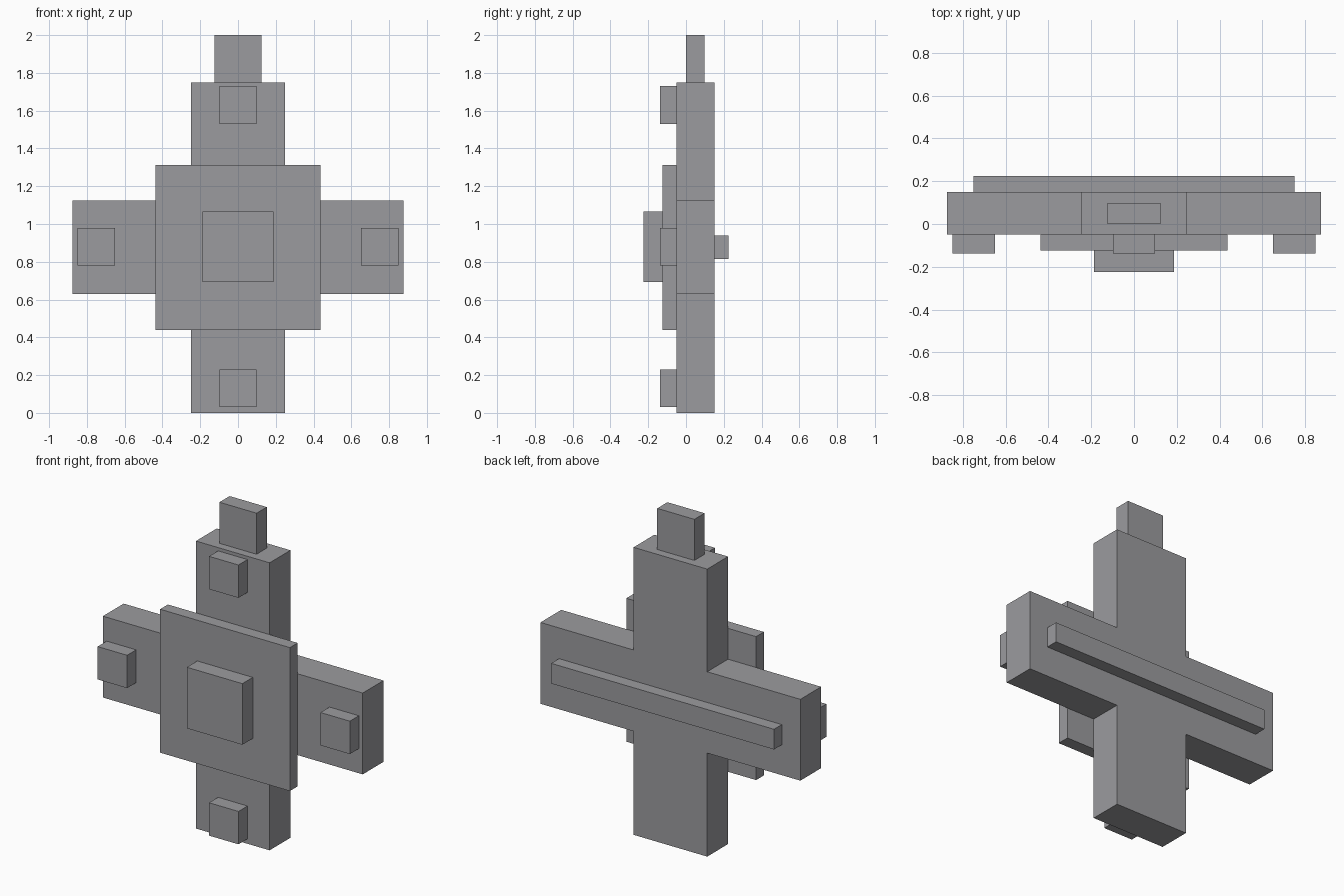
import bpy
import bmesh

old = bpy.data.objects.get("Cube")
if old:
    bpy.data.objects.remove(old, do_unlink=True)

# One matte grey for every part
GREY = (0.33, 0.33, 0.345, 1.0)
grey = bpy.data.materials.new("plain_grey")
grey.use_nodes = True
grey.diffuse_color = GREY
grey.node_tree.nodes["Principled BSDF"].inputs["Base Color"].default_value = GREY


def slab(name, outline, y_front, y_back):
    """Extrude an x-z outline from y_front to y_back."""
    bm = bmesh.new()
    face = bm.faces.new([bm.verts.new((x, y_front, z)) for x, z in outline])
    extruded = bmesh.ops.extrude_face_region(bm, geom=[face])["geom"]
    moved = [v for v in extruded if isinstance(v, bmesh.types.BMVert)]
    bmesh.ops.translate(bm, verts=moved, vec=(0, y_back - y_front, 0))
    bmesh.ops.recalc_face_normals(bm, faces=bm.faces)
    mesh = bpy.data.meshes.new(name)
    bm.to_mesh(mesh)
    bm.free()
    mesh.materials.append(grey)
    obj = bpy.data.objects.new(name, mesh)
    bpy.context.collection.objects.link(obj)
    return obj


def box(name, x, half_width, z_low, z_high, y_front, y_back):
    left, right = x - half_width, x + half_width
    outline = [(left, z_low), (right, z_low), (right, z_high), (left, z_high)]
    return slab(name, outline, y_front, y_back)


# Cross-shaped body: half outline mirrored across x = 0
half = [(0.248, 0), (0.248, 0.63), (0.875, 0.63),
        (0.875, 1.125), (0.248, 1.125), (0.248, 1.75)]
outline = half + [(-x, z) for x, z in reversed(half)]
slab("cross_body", outline, -0.05, 0.15)

# Layers on the front, bar on the back, tab on top
box("front_plate", 0, 0.437, 0.44, 1.313, -0.125, -0.05)
box("centre_block", 0, 0.187, 0.693, 1.065, -0.225, -0.125)
box("back_bar", 0, 0.75, 0.815, 0.938, 0.15, 0.225)
box("top_tab", 0, 0.125, 1.75, 2.0, 0.0, 0.098)

# Square stud near the end of each arm
studs = {"left": (0.75, 0.88), "right": (-0.75, 0.88),
         "top": (0, 1.63), "bottom": (0, 0.13)}
for side, (x, z) in studs.items():
    box(side + "_stud", x, 0.099, z - 0.1, z + 0.1, -0.137, -0.05)
